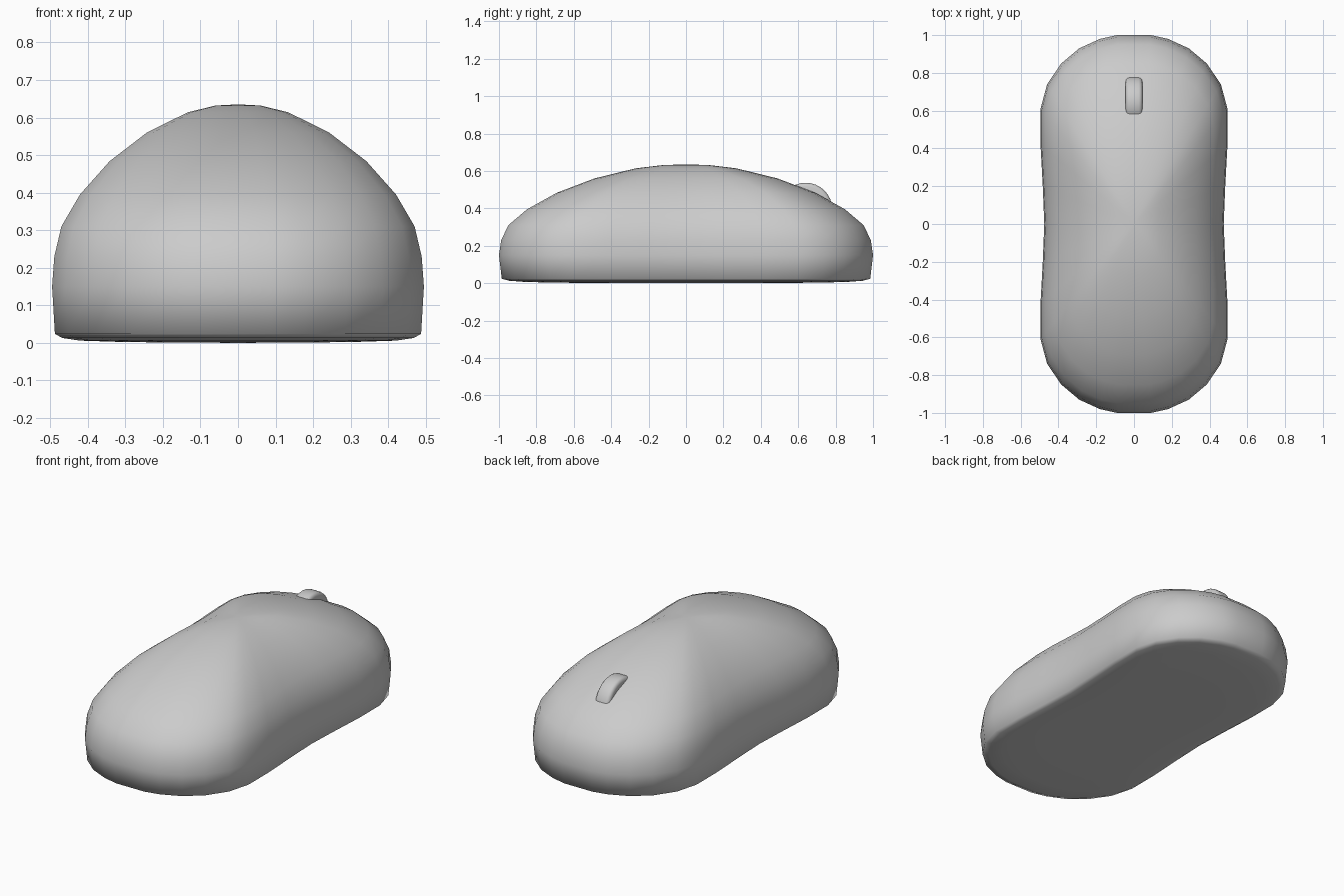
import bpy, bmesh
from math import pi

cube = bpy.data.objects.get("Cube")
if cube:
    bpy.data.objects.remove(cube, do_unlink=True)

grey = bpy.data.materials.new("light grey plastic")
grey.use_nodes = True
grey.diffuse_color = (0.6, 0.6, 0.6, 1)
grey.node_tree.nodes["Principled BSDF"].inputs["Base Color"].default_value = (0.6, 0.6, 0.6, 1)


def finish(name, bm):
    """Turn a bmesh into a smooth shaded object."""
    bmesh.ops.recalc_face_normals(bm, faces=bm.faces)
    for f in bm.faces:
        f.smooth = True
    mesh = bpy.data.meshes.new(name)
    bm.to_mesh(mesh)
    bm.free()
    mesh.materials.append(grey)
    obj = bpy.data.objects.new(name, mesh)
    bpy.context.collection.objects.link(obj)
    return obj


# Plan outline: one quarter, mirrored into a waisted capsule
quarter = [(.475, 0), (.483, .2), (.495, .42), (.495, .61), (.46, .74),
           (.385, .85), (.29, .93), (.18, .98), (.09, 1)]
half = quarter + [(-x, y) for x, y in reversed(quarter)]
outline = half + [(x, -y) for x, y in reversed(half[1:-1])]

# Body: the outline scaled up through the height, (scale, z) per ring
rings = [(.6, .002), (.85, .006), (.945, .013), (.985, .024), (1, .15), (.988, .23),
         (.95, .31), (.85, .395), (.69, .484), (.49, .56), (.27, .614), (.12, .632)]
bm = bmesh.new()
loops = [[bm.verts.new((x * s, y * s, z)) for x, y in outline] for s, z in rings]
n = len(outline)
for low, high in zip(loops, loops[1:]):
    for i in range(n):
        j = (i + 1) % n
        bm.faces.new((low[i], low[j], high[j], high[i]))
for loop, z in ((loops[0], 0), (loops[-1], .635)):
    tip = bm.verts.new((0, 0, z))
    for i in range(n):
        bm.faces.new((loop[i], loop[(i + 1) % n], tip))
finish("mouse_body", bm)

# Scroll wheel: a disc on its side with rounded rims
bm = bmesh.new()
bmesh.ops.create_cone(bm, cap_ends=True, segments=32, radius1=.142, radius2=.142, depth=.09)
rims = [e for e in bm.edges if abs(e.verts[0].co.z - e.verts[1].co.z) < .01]
bmesh.ops.bevel(bm, geom=rims, offset=.02, segments=3, profile=.5, affect='EDGES')
wheel = finish("scroll_wheel", bm)
wheel.rotation_euler = (0, pi / 2, 0)
wheel.location = (0, .64, .395)
